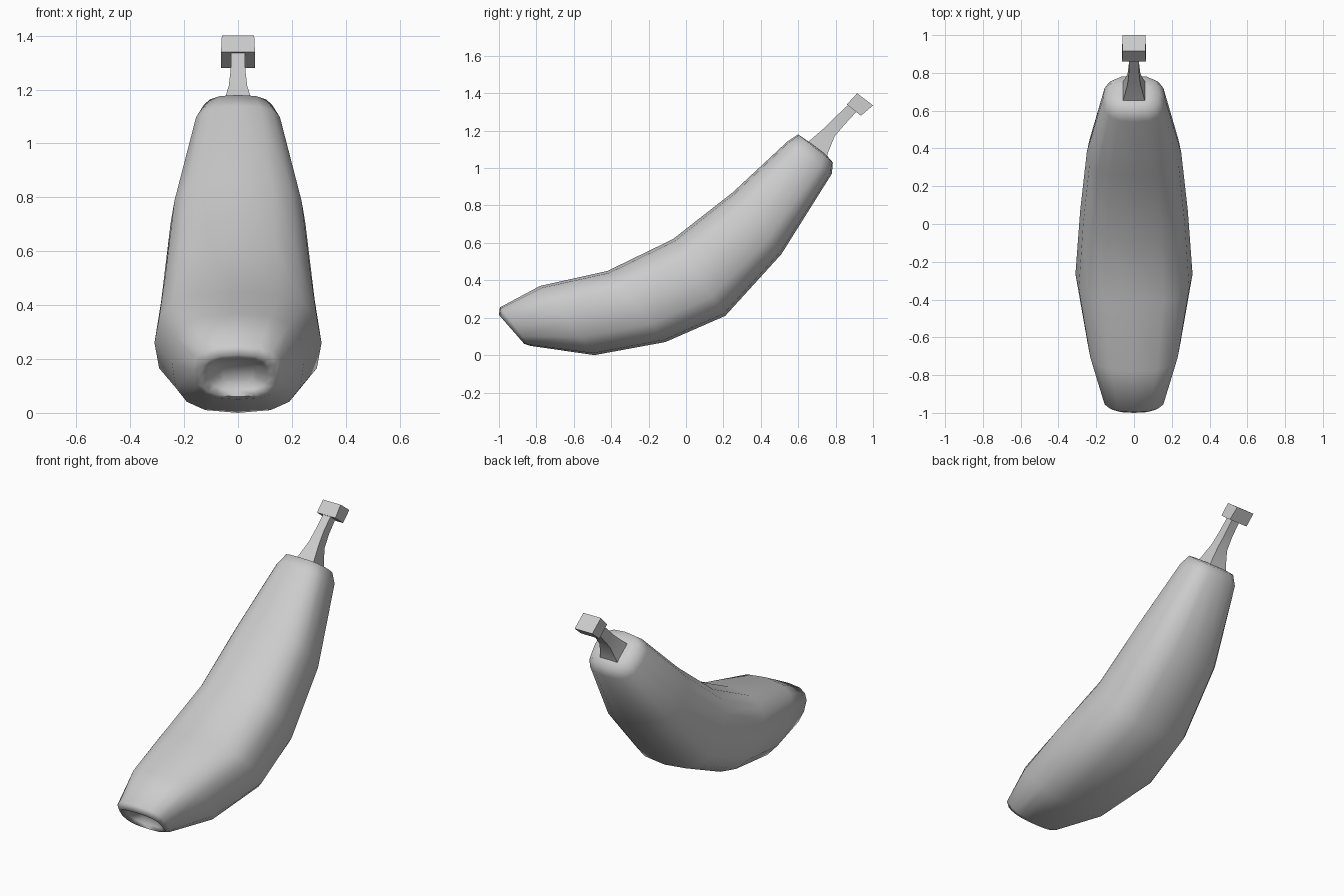
import bpy, bmesh, math

if "Cube" in bpy.data.objects:
    bpy.data.objects.remove(bpy.data.objects["Cube"])


def loft(name, section, rings, angle):
    """Skin rings given as (top y, top z, bottom y, bottom z, half width)."""
    bm = bmesh.new()
    loops = []
    for ty, tz, by, bz, w in rings:
        cy, cz = (ty + by) / 2, (tz + bz) / 2
        dy, dz = (ty - by) / 2, (tz - bz) / 2
        loops.append([bm.verts.new((u * w, cy + v * dy, cz + v * dz)) for u, v in section])
    n = len(section)
    for a, b in zip(loops, loops[1:]):
        for i in range(n):
            j = (i + 1) % n
            bm.faces.new((a[i], a[j], b[j], b[i]))
    bm.faces.new(loops[0][::-1])
    bm.faces.new(loops[-1])
    bmesh.ops.recalc_face_normals(bm, faces=bm.faces[:])
    mesh = bpy.data.meshes.new(name)
    bm.to_mesh(mesh)
    bm.free()
    ob = bpy.data.objects.new(name, mesh)
    bpy.context.collection.objects.link(ob)
    bpy.ops.object.select_all(action='DESELECT')
    ob.select_set(True)
    bpy.context.view_layer.objects.active = ob
    bpy.ops.object.shade_smooth_by_angle(angle=math.radians(angle))
    return ob


def squircle(n, power):
    def p(c):
        return math.copysign(abs(c) ** power, c) if abs(c) > 1e-6 else 0.0
    return [(p(math.cos(2 * math.pi * i / n)), p(math.sin(2 * math.pi * i / n))) for i in range(n)]


# Fruit body, with a dented tip and a dished stem end
loft("banana_body", squircle(16, 0.73), [
    (-0.915, 0.19, -0.845, 0.115, 0.07),
    (-0.96, 0.20, -0.86, 0.085, 0.11),
    (-1.00, 0.215, -0.865, 0.06, 0.14),
    (-0.995, 0.255, -0.835, 0.05, 0.165),
    (-0.78, 0.37, -0.49, 0.00, 0.245),
    (-0.42, 0.45, -0.11, 0.07, 0.31),
    (-0.07, 0.62, 0.21, 0.21, 0.285),
    (0.25, 0.87, 0.51, 0.54, 0.25),
    (0.54, 1.14, 0.78, 0.97, 0.165),
    (0.60, 1.18, 0.785, 1.03, 0.135),
    (0.65, 1.145, 0.75, 1.07, 0.08),
], 80)

# Square stem flaring into the fruit
square = [(1, 1), (-1, 1), (-1, -1), (1, -1)]
loft("stem", square, [
    (0.64, 1.13, 0.75, 1.05, 0.062),
    (0.665, 1.15, 0.76, 1.085, 0.054),
    (0.74, 1.215, 0.795, 1.17, 0.034),
    (0.80, 1.275, 0.85, 1.235, 0.027),
    (0.875, 1.345, 0.915, 1.305, 0.026),
], 35)

# Block at the stem tip
loft("stem_cap", square, [
    (0.86, 1.34, 0.935, 1.28, 0.063),
    (0.915, 1.40, 1.00, 1.335, 0.06),
], 30)
